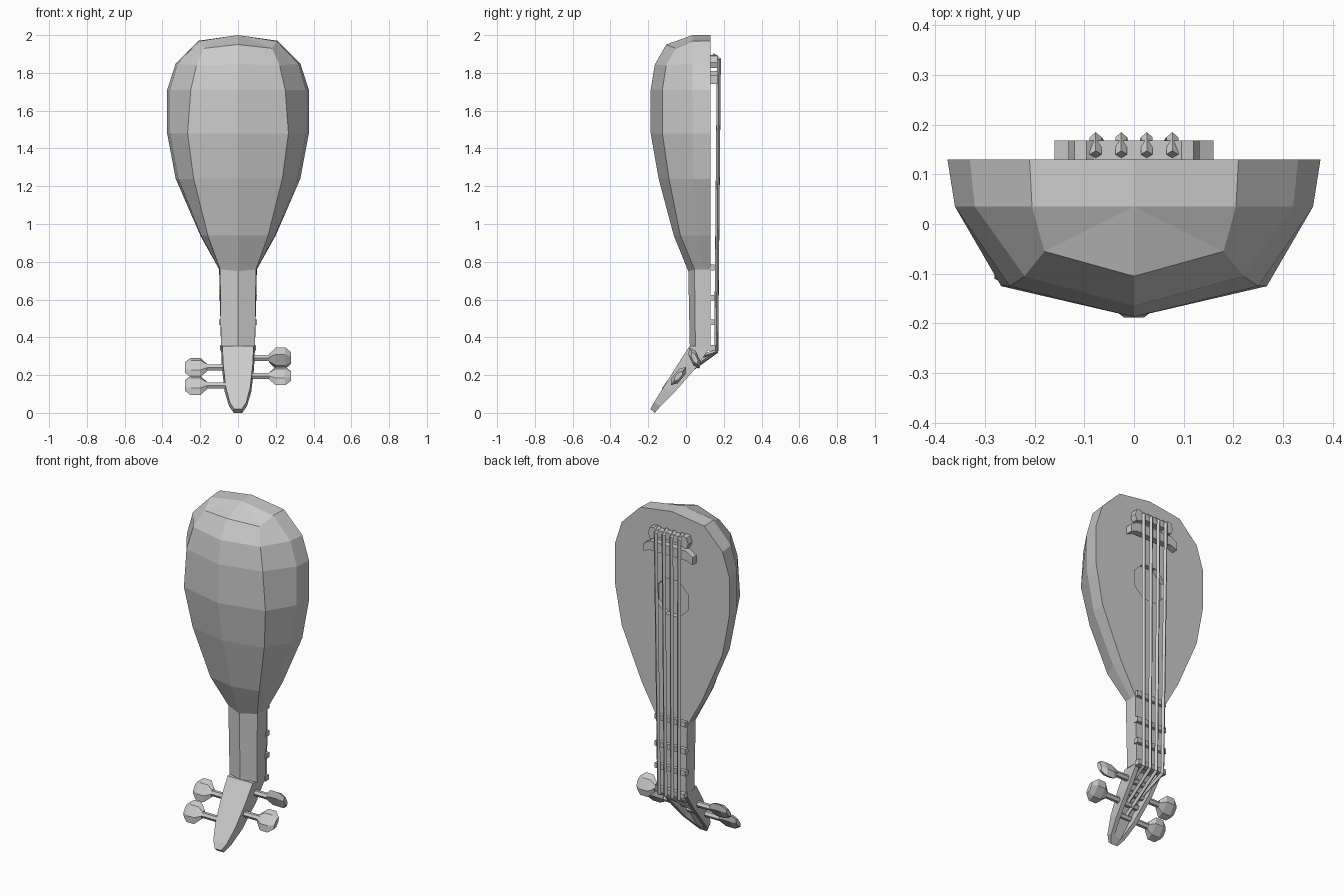
import bpy, bmesh, math
from mathutils import Matrix, Vector

if "Cube" in bpy.data.objects:
    bpy.data.objects.remove(bpy.data.objects["Cube"])

FACE = 0.13  # y of the flat soundboard


def finish(name, bm):
    bmesh.ops.remove_doubles(bm, verts=bm.verts, dist=0.0005)
    bmesh.ops.recalc_face_normals(bm, faces=bm.faces)
    me = bpy.data.meshes.new(name)
    bm.to_mesh(me)
    bm.free()
    ob = bpy.data.objects.new(name, me)
    bpy.context.collection.objects.link(ob)
    return ob


def loft(name, rings):
    bm = bmesh.new()
    vs = [[bm.verts.new(p) for p in r] for r in rings]
    n = len(rings[0])
    for a, b in zip(vs, vs[1:]):
        for i in range(n):
            j = (i + 1) % n
            bm.faces.new((a[i], a[j], b[j], b[i]))
    bm.faces.new(vs[0])
    bm.faces.new(vs[-1])
    return finish(name, bm)


def prism(name, pts, y0, y1):
    # outline in x, z extruded along y
    return loft(name, [[(x, y, z) for x, z in pts] for y in (y0, y1)])


def box(name, x0, x1, y0, y1, z0, z1):
    return prism(name, [(x0, z0), (x1, z0), (x1, z1), (x0, z1)], y0, y1)


# Bowl and neck: edge x,z / side x,y / corner x,y,z / ridge y,z
stations = [
    (0.21, 1.97, 0.205, 0.035, 0.18, -0.055, 1.93, -0.105, 1.95),
    (0.33, 1.85, 0.32, 0.035, 0.22, -0.105, 1.84, -0.165, 1.845),
    (0.375, 1.71, 0.36, 0.035, 0.25, -0.125, 1.71, -0.187, 1.71),
    (0.375, 1.48, 0.36, 0.035, 0.267, -0.125, 1.48, -0.187, 1.48),
    (0.33, 1.24, 0.315, 0.04, 0.235, -0.09, 1.24, -0.145, 1.24),
    (0.20, 0.94, 0.195, 0.06, 0.16, -0.03, 0.94, -0.065, 0.94),
    (0.10, 0.76, 0.099, 0.09, 0.095, 0.045, 0.76, 0.012, 0.75),
    (0.09, 0.35, 0.09, 0.09, 0.09, 0.05, 0.35, 0.02, 0.355),
]
top = [(0, FACE, 2.0)] + [(0, 0.035, 2.0)] * 5 + [(0, FACE, 2.0)]
bm = bmesh.new()
rings = [top]
for ex, ez, sx, sy, cx, cy, cz, ry, rz in stations:
    half = [(ex, FACE, ez), (sx, sy, ez - 0.002), (cx, cy, cz)]
    rings.append(half + [(0, ry, rz)] + [(-x, y, z) for x, y, z in reversed(half)])
vs = [[bm.verts.new(p) for p in r] for r in rings]
for a, b in zip(vs, vs[1:]):
    for i in range(6):
        quad = [a[i], a[i + 1], b[i + 1], b[i]]
        bm.faces.new(quad)
bm.faces.new(vs[-1])
bm.faces.new([r[0] for r in vs] + [r[-1] for r in reversed(vs[1:])])
bmesh.ops.dissolve_degenerate(bm, dist=0.0005, edges=bm.edges)
body = finish("bowl_and_neck", bm)

# Sound hole, a shallow octagonal recess
octagon = [(0.115 * math.cos(math.pi * (i + .5) / 4),
            1.49 + 0.115 * math.sin(math.pi * (i + .5) / 4)) for i in range(8)]
cutter = prism("sound_hole_cutter", octagon, FACE - 0.03, FACE + 0.05)
cutter.hide_render = True
cutter.hide_viewport = True
cut = body.modifiers.new("sound_hole", 'BOOLEAN')
cut.object = cutter
cut.operation = 'DIFFERENCE'
cut.solver = 'EXACT'

# Pegbox: open trough, bent backwards. back y,z / front y,z / half width / floor depth
rings = []
for by, bz, fy, fz, w, f in [
    (0.02, 0.355, 0.13, 0.35, 0.09, 0.35),
    (-0.045, 0.255, 0.05, 0.235, 0.085, 0.35),
    (-0.12, 0.135, -0.06, 0.11, 0.07, 0.4),
    (-0.17, 0.055, -0.135, 0.035, 0.047, 0.95),
    (-0.188, 0.02, -0.165, 0.0, 0.022, 0.98),
]:
    b, fr = Vector((0, by, bz)), Vector((0, fy, fz))
    fl = b.lerp(fr, f)
    iw = max(w - 0.025, w * 0.5)
    half = [(w * 0.92, b), (w, fr), (iw, fr), (iw, fl)]
    rings.append([(x, p.y, p.z) for x, p in half] +
                 [(-x, p.y, p.z) for x, p in reversed(half)])
loft("pegbox", rings)

# Tuning pegs: square-ish shaft plus flattened hexagonal grip
pegs = [(1, 0.045, 0.29, 25), (-1, 0.0, 0.24, -35),
        (1, -0.04, 0.195, -40), (-1, -0.09, 0.145, -35)]
for k, (side, y, z, tilt) in enumerate(pegs):
    shaft = [[(side * x, y + 0.018 * math.cos(a), z + 0.018 * math.sin(a))
              for a in [i * math.pi / 3 for i in range(6)]]
             for x in (-0.06, 0.19)]
    loft(f"peg_shaft_{k + 1}", shaft)
    grip = []
    for x, h, t in [(0.165, 0.025, 0.015), (0.20, 0.063, 0.022),
                    (0.25, 0.063, 0.022), (0.28, 0.035, 0.012)]:
        grip.append([(side * x, dy, dz) for dy, dz in
                     [(t, h * 0.5), (0, h), (-t, h * 0.5),
                      (-t, -h * 0.5), (0, -h), (t, -h * 0.5)]])
    ob = loft(f"peg_grip_{k + 1}", grip)
    ob.data.transform(Matrix.Translation((0, y, z)) @
                      Matrix.Rotation(math.radians(tilt), 4, 'X'))

# Frets and nut
for k, z in enumerate((0.77, 0.61, 0.48)):
    box(f"fret_{k + 1}", -0.1, 0.1, FACE - 0.01, 0.15, z - 0.015, z + 0.015)
box("nut", -0.095, 0.095, FACE - 0.01, 0.155, 0.33, 0.36)

# Bridge and tailpiece
prism("bridge", [(-0.16, 1.74), (-0.12, 1.755), (0.12, 1.755), (0.16, 1.74),
                 (0.16, 1.785), (0.12, 1.81), (-0.12, 1.81), (-0.16, 1.785)],
      FACE - 0.01, 0.168)
half = [(0.08, 1.845), (0.095, 1.825), (0.12, 1.825), (0.132, 1.855),
        (0.12, 1.89), (0.095, 1.895), (0.08, 1.885)]
prism("tailpiece", half + [(-x, z) for x, z in reversed(half)], FACE - 0.01, 0.168)

# Strings, from tailpiece over the nut down to the pegs
order = [1, 3, 2, 0]
for k in range(4):
    t = k / 1.5 - 1
    _, py, pz, _ = pegs[order[k]]
    cu = bpy.data.curves.new(f"string_{k + 1}", 'CURVE')
    cu.dimensions = '3D'
    cu.bevel_depth = 0.012
    cu.bevel_resolution = 0
    cu.use_fill_caps = True
    path = [(0.077 * t, 0.14, 1.895), (0.077 * t, 0.174, 1.87),
            (0.065 * t, 0.16, 0.325), (0.045 * t, py, pz)]
    sp = cu.splines.new('POLY')
    sp.points.add(len(path) - 1)
    for p, co in zip(sp.points, path):
        p.co = (*co, 1)
    sp.use_smooth = False
    bpy.context.collection.objects.link(bpy.data.objects.new(f"string_{k + 1}", cu))
